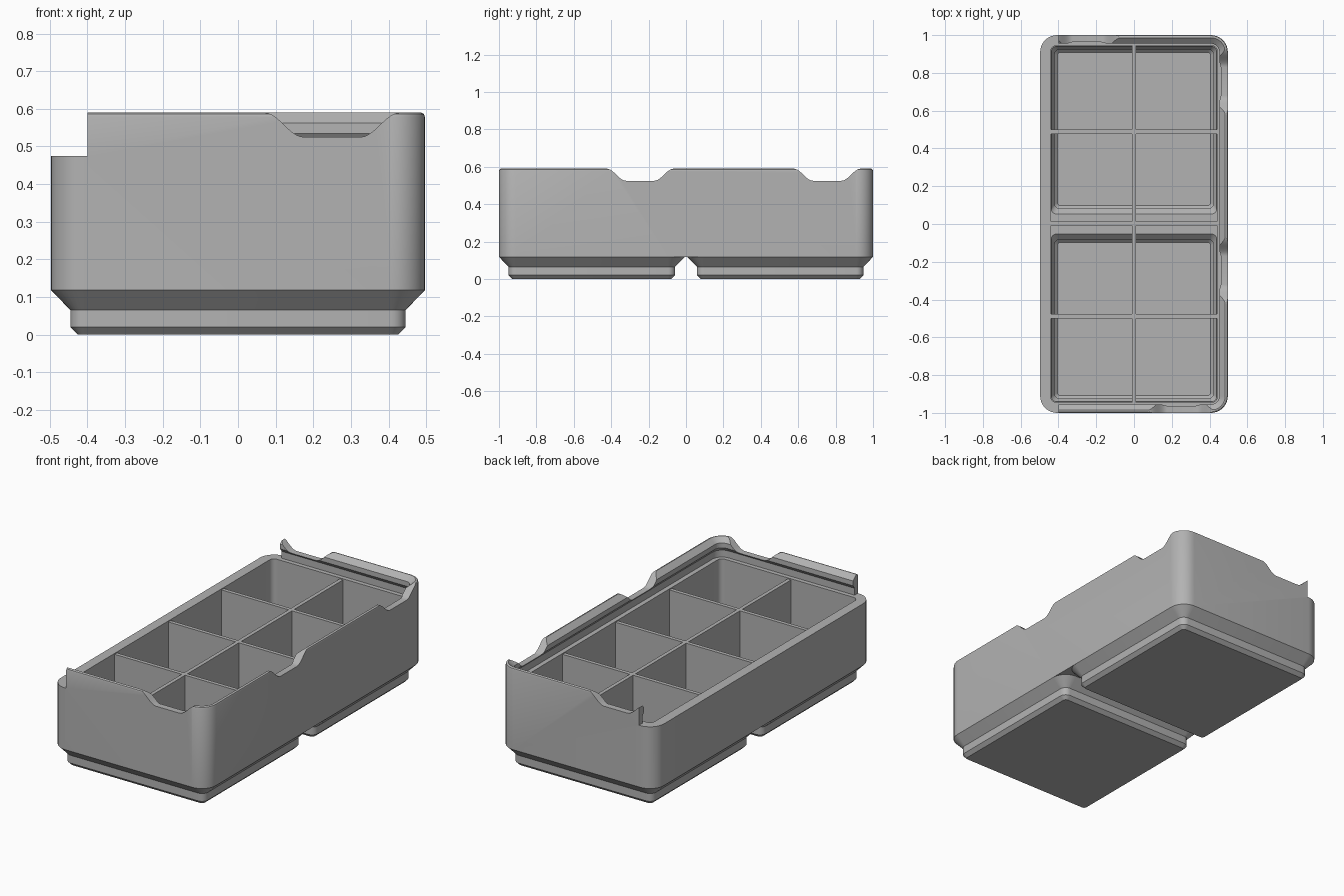
import bpy, bmesh, math
from mathutils import Vector

if "Cube" in bpy.data.objects:
    bpy.data.objects.remove(bpy.data.objects["Cube"], do_unlink=True)

grey = bpy.data.materials.new("plain grey")
grey.use_nodes = True
COLOUR = (0.45, 0.45, 0.45, 1)
grey.diffuse_color = COLOUR
grey.node_tree.nodes["Principled BSDF"].inputs["Base Color"].default_value = COLOUR

HX, HY, PITCH = 0.497, 1.0, 0.503
LEDGE, TOP, FLANGE = 0.475, 0.59, 0.118


def make(name, bm):
    bmesh.ops.recalc_face_normals(bm, faces=bm.faces)
    mesh = bpy.data.meshes.new(name)
    bm.to_mesh(mesh)
    bm.free()
    mesh.materials.append(grey)
    ob = bpy.data.objects.new(name, mesh)
    bpy.context.collection.objects.link(ob)
    return ob


def rounded_rect(cx, cy, hx, hy, r, z, n=8):
    pts = []
    for k, (sx, sy) in enumerate([(1, 1), (-1, 1), (-1, -1), (1, -1)]):
        for i in range(n + 1):
            a = math.pi / 2 * (k + i / n)
            pts.append((cx + sx * (hx - r) + r * math.cos(a),
                        cy + sy * (hy - r) + r * math.sin(a), z))
    return pts


def loft(name, sections):
    """Closed solid through stacked (cx, cy, hx, hy, r, z) rounded rectangles."""
    bm = bmesh.new()
    rings = [[bm.verts.new(p) for p in rounded_rect(*s)] for s in sections]
    n = len(rings[0])
    for a, b in zip(rings, rings[1:]):
        for i in range(n):
            j = (i + 1) % n
            bm.faces.new((a[i], a[j], b[j], b[i]))
    bm.faces.new(rings[0])
    bm.faces.new(rings[-1])
    return make(name, bm)


def box(name, lo, hi):
    bm = bmesh.new()
    bmesh.ops.create_cube(bm, size=1)
    lo, hi = Vector(lo), Vector(hi)
    for v in bm.verts:
        v.co = [(lo[i] + hi[i]) / 2 + v.co[i] * (hi[i] - lo[i]) for i in range(3)]
    return make(name, bm)


def combine(target, tool, op):
    mod = target.modifiers.new(op, 'BOOLEAN')
    mod.operation, mod.solver, mod.object = op, 'EXACT', tool
    bpy.context.view_layer.objects.active = target
    bpy.ops.object.modifier_apply(modifier=mod.name)
    bpy.data.objects.remove(tool, do_unlink=True)


def notch(centre, wall, along_x):
    """Finger notch cutter with S-curved sides, crossing a lip at the given wall."""
    half, flat, low, n = 0.18, 0.075, 0.525, 10
    side = [(flat + (half - flat) * i / n,
             low + (TOP - low) * (1 - math.cos(math.pi * i / n)) / 2)
            for i in range(n + 1)] + [(half, TOP + 0.05)]
    outline = [(-u, z) for u, z in reversed(side)] + side
    bm = bmesh.new()
    ends = []
    for d in (-0.1, 0.1):
        ends.append([bm.verts.new((centre + u, wall + d, z) if along_x
                                  else (wall + d, centre + u, z)) for u, z in outline])
    a, b = ends
    for i in range(len(a)):
        j = (i + 1) % len(a)
        bm.faces.new((a[i], a[j], b[j], b[i]))
    bm.faces.new(a)
    bm.faces.new(b)
    return make("notch_cutter", bm)


# Outer block with a softened top edge
bin_body = loft("storage_bin", [(0, 0, HX - t, HY - t, 0.09 - t, z) for z, t in
                                [(FLANGE, 0), (TOP - 0.012, 0), (TOP - 0.004, 0.003),
                                 (TOP, 0.01)]])

# Two stepped feet
for s in (-1, 1):
    foot = loft("foot", [(0, s * PITCH, HX - t, HX - t, 0.09 - t, z) for z, t in
                         [(0, 0.072), (0.02, 0.052), (0.065, 0.052),
                          (FLANGE, 0), (0.15, 0.002)]])
    combine(bin_body, foot, 'UNION')

# Hollow: main chamber plus a pocket in each foot, divided into cells
hollow = loft("hollow", [(0, 0, 0.44, 0.945, 0.03, z) for z in (0.125, LEDGE + 0.01)])
for s in (-1, 1):
    pocket = loft("pocket", [(0, s * cy, hx, hy, r, z) for cy, hx, hy, r, z in [
        (PITCH, 0.405, 0.405, 0.015, 0.03), (PITCH, 0.42, 0.42, 0.025, 0.045),
        (PITCH, 0.42, 0.42, 0.025, 0.09), (0.497, 0.438, 0.444, 0.028, 0.12),
        (0.497, 0.438, 0.444, 0.028, 0.14)]])
    combine(hollow, pocket, 'UNION')

WALL = 0.011
combine(hollow, box("long_divider", (-WALL, -1.1, -0.1), (WALL, 1.1, LEDGE - 0.006)),
        'DIFFERENCE')
for y in (-0.488, 0.003, 0.488):
    combine(hollow, box("cross_divider", (-0.6, y - WALL, -0.1),
                        (0.6, y + WALL, LEDGE - 0.006)), 'DIFFERENCE')
combine(bin_body, hollow, 'DIFFERENCE')

# Lid slide: undercut groove inside the lip, open on the right side of the bin
LEFT = -0.7
slide = loft("lid_slide", [((HX - t + LEFT) / 2, 0, (HX - t - LEFT) / 2, HY - t, 0.09 - t, z)
                           for z, t in [(LEDGE, 0.03), (0.515, 0.03), (0.535, 0.045),
                                        (0.563, 0.045), (TOP, 0.014), (TOP + 0.01, 0.003)]])
combine(bin_body, slide, 'DIFFERENCE')
combine(bin_body, box("lid_opening", (-0.7, -1.1, LEDGE), (-0.4, 1.1, 0.8)), 'DIFFERENCE')

# Finger notches in the lip
for centre, wall, along_x in [(0.25, -HY, True), (-0.25, HY, True),
                              (-0.245, HX, False), (0.755, HX, False)]:
    combine(bin_body, notch(centre, wall, along_x), 'DIFFERENCE')

# Smooth the rounded corners, keep edges crisp
for ob in bpy.context.selected_objects:
    ob.select_set(False)
bin_body.select_set(True)
bpy.context.view_layer.objects.active = bin_body
bpy.ops.object.shade_smooth_by_angle(angle=math.radians(25))
